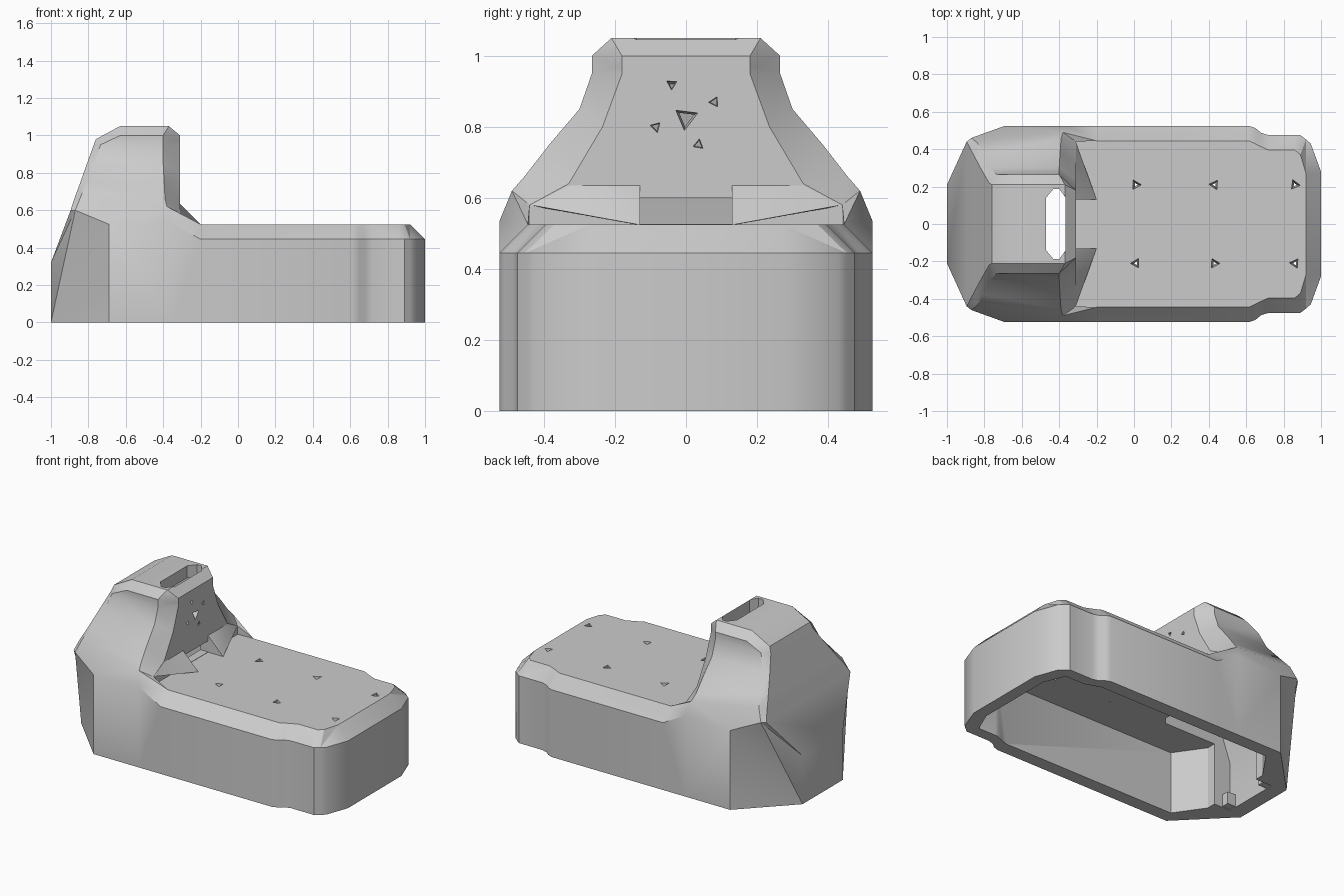
import bpy, bmesh, math
from mathutils import Matrix, Vector

cube = bpy.data.objects.get("Cube")
if cube:
    bpy.data.objects.remove(cube)

grey = bpy.data.materials.new("light_grey")
grey.use_nodes = True
grey.diffuse_color = (0.6, 0.6, 0.6, 1)
grey.node_tree.nodes["Principled BSDF"].inputs["Base Color"].default_value = (0.6, 0.6, 0.6, 1)


def finish(name, bm):
    bmesh.ops.remove_doubles(bm, verts=bm.verts, dist=0.0005)
    bmesh.ops.recalc_face_normals(bm, faces=bm.faces)
    mesh = bpy.data.meshes.new(name)
    bm.to_mesh(mesh)
    bm.free()
    mesh.materials.append(grey)
    ob = bpy.data.objects.new(name, mesh)
    bpy.context.collection.objects.link(ob)
    return ob


# Tower rims, each running from the ground up to the roof on the +y side
BACK = [(-1, .21, 0), (-1, .21, .32), (-.895, .44, .6), (-.876, .405, .66), (-.85, .355, .73),
        (-.811, .283, .84), (-.775, .22, .94), (-.76, .21, .98), (-.63, .21, 1.05)]
REAR = [(-.69, .525, 0), (-.69, .525, .525), (-.87, .46, .6), (-.838, .435, .68), (-.81, .378, .75),
        (-.77, .3, .85), (-.735, .265, .95), (-.63, .265, 1), (-.63, .21, 1.05)]
SIDE = [(-.36, .525, 0), (-.36, .525, .535), (-.38, .49, .62), (-.39, .455, .66), (-.395, .385, .75),
        (-.4, .3, .85), (-.4, .265, .95), (-.4, .265, 1), (-.37, .21, 1.05)]
FACE = [(-.2, .525, 0), (-.2, .525, .445), (-.2, .445, .525), (-.31, .44, .58), (-.31, .33, .64),
        (-.31, .235, .8), (-.31, .18, .95), (-.31, .18, .97), (-.31, .18, 1)]
FOOT = (-.31, .44, .525)

# Deck stations: x, wall half width, top half width, top height
DECK = [(.615, .525, .445, .525), (.65, .512, .427, .525), (.68, .487, .413, .525),
        (.72, .475, .395, .525), (.86, .475, .395, .525), (.89, .475, .37, .525),
        (.92, .452, .27, .525), (.945, .43, .27, .5), (1, .28, .28, .445)]


def flip(p):
    return Vector((p.x, -p.y, p.z))


def build_housing():
    bm = bmesh.new()

    def face(points):
        unique = []
        for p in points:
            if all((p - q).length > 1e-4 for q in unique):
                unique.append(p)
        if len(unique) > 2:
            bm.faces.new([bm.verts.new(p) for p in unique])

    def both(points):
        face(points)
        face([flip(p) for p in points])

    def across(a, b):
        face([a, b, flip(b), flip(a)])

    def strip(rims):
        for a, b in zip(rims, rims[1:]):
            for i in range(len(a) - 1):
                both([a[i], a[i + 1], b[i + 1], b[i]])
            across(a[0], b[0])
            across(a[-1], b[-1])

    back, rear, side, front = [[Vector(p) for p in rim] for rim in (BACK, REAR, SIDE, FACE)]
    deck = [front[:3]] + [[Vector((x, w, 0)), Vector((x, w, .445)), Vector((x, top, z))]
                          for x, w, top, z in DECK]
    # Rear corners fan out from the ground, the rest are plain strips
    strip([[back[0]] * 3 + back[1:], rear[:3] + [rear[2]] * 2 + rear[3:]])
    strip([rear, side, front])
    strip(deck)
    for a, b in zip(back, back[1:]):
        across(a, b)
    across(deck[-1][0], deck[-1][1])
    # Front of the tower and the strip of deck at its foot
    foot = Vector(FOOT)
    both([front[2], front[3], foot])
    across(front[2], foot)
    rim = [foot] + front[3:]
    face(rim + [flip(p) for p in reversed(rim)])
    bmesh.ops.remove_doubles(bm, verts=bm.verts, dist=0.0005)
    bmesh.ops.triangulate(bm, faces=bm.faces)
    return finish("housing", bm)


def prism(name, points, offset):
    """Sweep a closed outline of 3D points along an offset."""
    bm = bmesh.new()
    base = bm.faces.new([bm.verts.new(p) for p in points])
    top = bmesh.ops.extrude_face_region(bm, geom=[base])["geom"]
    bmesh.ops.translate(bm, vec=offset,
                        verts=[v for v in top if isinstance(v, bmesh.types.BMVert)])
    bm.faces.ensure_lookup_table()
    return finish(name, bm)


def upright(name, half, low, high):
    """Vertical prism from the +y half of a plan outline."""
    plan = half + [(x, -y) for x, y in reversed(half)]
    return prism(name, [(x, y, low) for x, y in plan], (0, 0, high - low))


def screw_cutter(name, holes, turn):
    bm = bmesh.new()
    for x, y, z, radius, angle in holes:
        place = Matrix.Translation((x, y, z)) @ turn @ Matrix.Rotation(angle, 4, "Z")
        bmesh.ops.create_cone(bm, cap_ends=True, segments=3, radius1=radius * .25,
                              radius2=radius * 1.2, depth=.16, matrix=place)
    return finish(name, bm)


def cut(target, cutter):
    cutter.hide_render = True
    mod = target.modifiers.new("cut", "BOOLEAN")
    mod.operation = "DIFFERENCE"
    mod.solver = "EXACT"
    mod.object = cutter
    bpy.context.view_layer.objects.active = target
    bpy.ops.object.modifier_apply(modifier=mod.name)
    bpy.data.objects.remove(cutter)


housing = build_housing()

# Compartment under the deck, open underneath
bay = [(-.78, .25), (-.65, .437), (.62, .437), (.72, .4), (.86, .4), (.92, .26)]
cut(housing, upright("bay_cutter", bay, -.1, .41))

# Narrow channel rising into the tower, parallel to its sloping back
channel = [(-.4, -.1), (-.4, .97), (-.6, .97), (-.68, .92), (-.9, .32), (-.9, -.1)]
cut(housing, prism("channel_cutter", [(x, -.19, z) for x, z in channel], (0, .38, 0)))

# Slot in the tower roof
slot = [(-.47, .14), (-.43, .188), (-.4, .188), (-.365, .14)]
cut(housing, upright("slot_cutter", slot, .3, 1.2))

# Cable opening at the foot of the tower
cut(housing, upright("opening_cutter", [(-.45, .13), (-.25, .13)], .527, .6))

# Screw holes in the deck and in the tower front
deck_holes = [(x, side * .21, .465, .027, i + side * .5)
              for i, x in enumerate((.01, .43, .86)) for side in (-1, 1)]
cut(housing, screw_cutter("deck_hole_cutter", deck_holes, Matrix.Identity(4)))
front_holes = [(-.36, y, z, r, 40 * y + turn) for y, z, r, turn in
               ((-.04, .92, .016, 0), (.08, .87, .016, 0), (-.085, .8, .016, 0),
                (.035, .75, .016, 0), (0, .825, .035, .4))]
cut(housing, screw_cutter("front_hole_cutter", front_holes, Matrix.Rotation(math.pi / 2, 4, "Y")))

# Sloping gussets either side of the opening, and small nubs at the foot of the channel
fittings = []
for side, label in ((1, "left"), (-1, "right")):
    bm = bmesh.new()
    for x, y, z in ((-.32, .13, .523), (-.2, .13, .524), (-.31, .13, .635), (-.32, .13, .635),
                    (-.31, .33, .635), (-.31, .437, .58), (-.32, .42, .575)):
        bm.verts.new((x, side * y, z))
    bmesh.ops.convex_hull(bm, input=bm.verts)
    fittings.append(finish(label + "_gusset", bm))
    nub = [(-.905, .14), (-.84, .14), (-.84, .195), (-.905, .195)]
    fittings.append(prism(label + "_nub", [(x, side * y, .005) for x, y in nub], (0, 0, .08)))

# Smooth the gentle curves, keep the creases sharp
bpy.ops.object.select_all(action="DESELECT")
for ob in [housing] + fittings:
    ob.select_set(True)
bpy.context.view_layer.objects.active = housing
bpy.ops.object.shade_smooth_by_angle(angle=math.radians(30))
